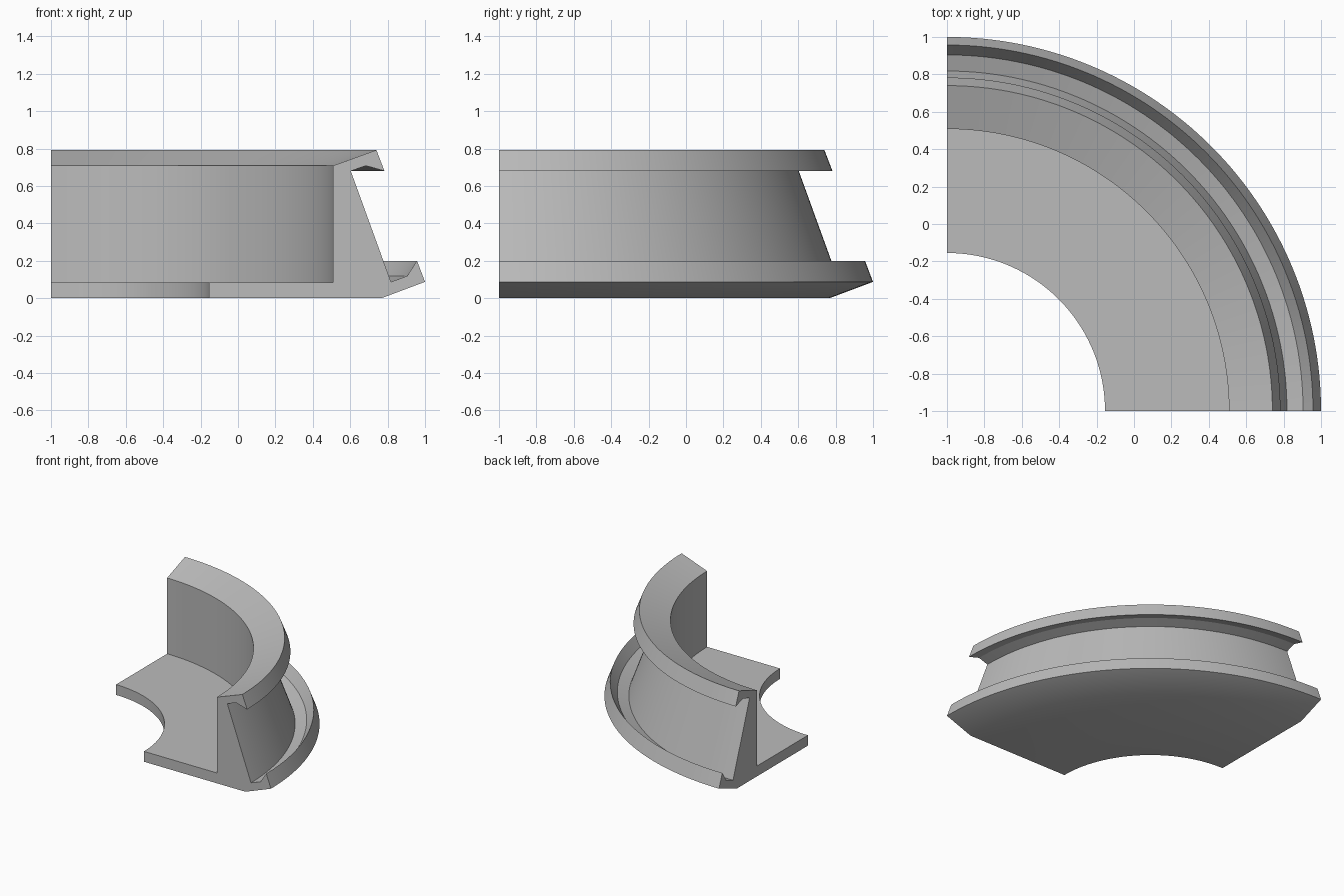
import bpy, bmesh, math
from mathutils import Vector

default = bpy.data.objects.get("Cube")
if default:
    bpy.data.objects.remove(default, do_unlink=True)

# Single grey material
grey = bpy.data.materials.new("light_grey")
grey.use_nodes = True
COLOUR = (0.5, 0.5, 0.5, 1)
grey.diffuse_color = COLOUR
grey.node_tree.nodes["Principled BSDF"].inputs["Base Color"].default_value = COLOUR

# Cross-section as (radius, height)
PROFILE = [
    (0.845, 0), (0.845, 0.085),        # edge of the centre hole
    (1.508, 0.085), (1.508, 0.708),    # web and inner wall
    (1.74, 0.792), (1.783, 0.68),      # upper flange
    (1.684, 0.708), (1.603, 0.68),     # upper undercut
    (1.818, 0.087), (1.904, 0.118),    # sloping wall and lower groove
    (1.957, 0.2), (2, 0.087),          # lower flange
    (1.768, 0),                        # chamfered underside
]
AXIS = Vector((-1, -1, 0))

# Sweep the section through a quarter turn and cap both ends
bm = bmesh.new()
start = [bm.verts.new(AXIS + Vector((r, 0, z))) for r, z in PROFILE]
edges = [bm.edges.new((a, b)) for a, b in zip(start, start[1:] + start[:1])]
swept = bmesh.ops.spin(bm, geom=start + edges, cent=AXIS, axis=(0, 0, 1),
                       angle=math.pi / 2, steps=64)
bmesh.ops.contextual_create(bm, geom=edges)
last = [e for e in swept["geom_last"] if isinstance(e, bmesh.types.BMEdge)]
bmesh.ops.contextual_create(bm, geom=last)
bmesh.ops.recalc_face_normals(bm, faces=bm.faces[:])

mesh = bpy.data.meshes.new("quarter_rim")
bm.to_mesh(mesh)
bm.free()
mesh.materials.append(grey)
rim = bpy.data.objects.new("quarter_rim", mesh)
bpy.context.collection.objects.link(rim)

# Smooth curves, sharp corners
bpy.ops.object.select_all(action='DESELECT')
rim.select_set(True)
bpy.context.view_layer.objects.active = rim
bpy.ops.object.shade_smooth_by_angle(angle=math.radians(30))
